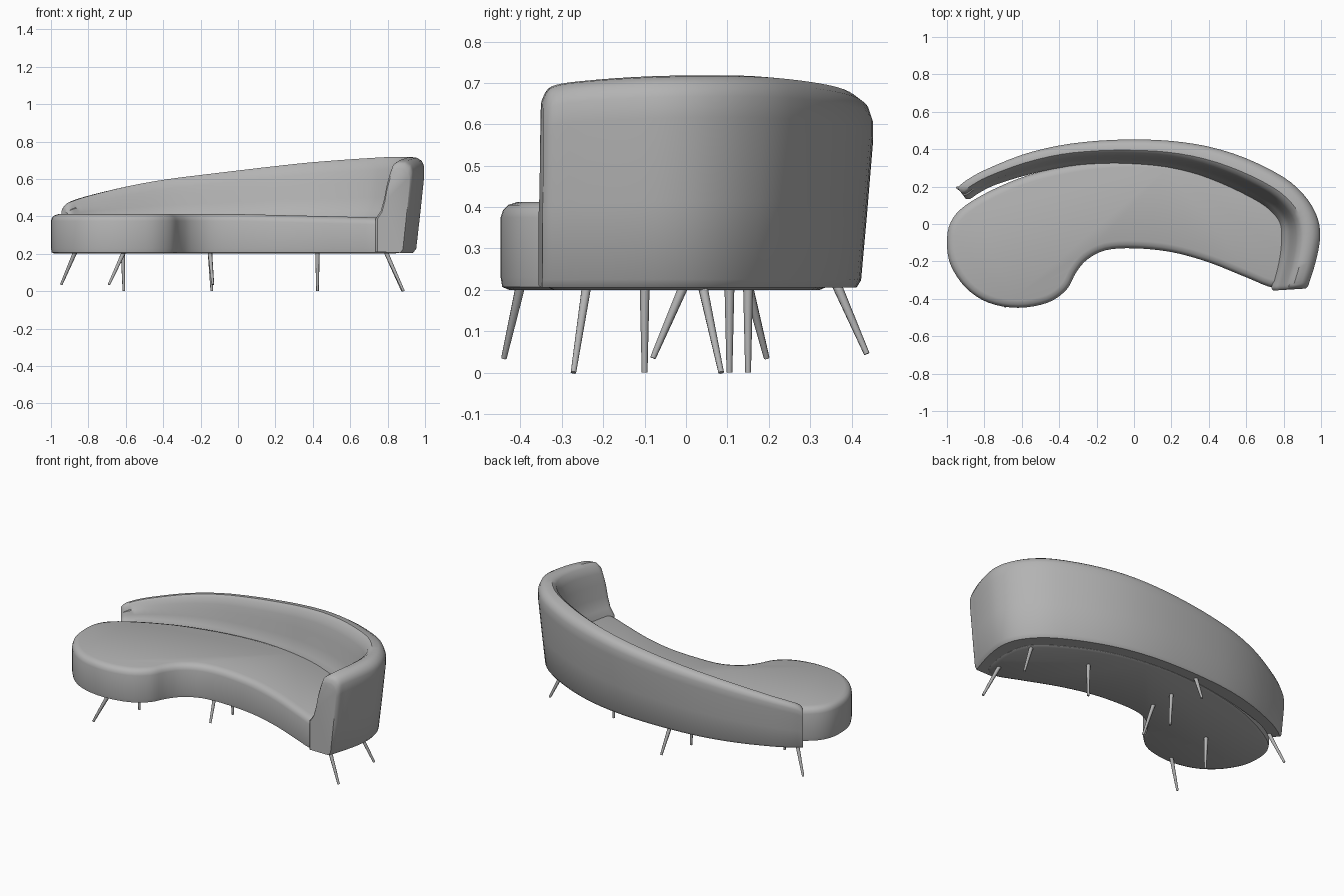
import bpy, bmesh
from mathutils import Vector, Matrix

cube = bpy.data.objects.get("Cube")
if cube:
    bpy.data.objects.remove(cube)

fabric = bpy.data.materials.new("soft grey")
fabric.use_nodes = True
grey = (0.45, 0.45, 0.45, 1)
fabric.diffuse_color = grey
fabric.node_tree.nodes["Principled BSDF"].inputs["Base Color"].default_value = grey


def spline(points, steps, closed=False):
    """Catmull-Rom curve through points of any dimension."""
    pts = [Vector(p) for p in points]
    n = len(pts)
    at = (lambda i: pts[i % n]) if closed else (lambda i: pts[max(0, min(n - 1, i))])
    out = []
    for i in range(n if closed else n - 1):
        a, b, c, d = at(i - 1), at(i), at(i + 1), at(i + 2)
        for s in range(steps):
            t = s / steps
            out.append(0.5 * (2 * b + (c - a) * t + (2 * a - 5 * b + 4 * c - d) * t * t
                              + (3 * b - a - 3 * c + d) * t ** 3))
    return out if closed else out + [pts[-1]]


def inward(path, i):
    """Inward normal of a clockwise closed outline."""
    d = (path[(i + 1) % len(path)] - path[i - 1]).normalized()
    return Vector((d.y, -d.x))


def loft(name, rings, angle):
    """Skin closed rings and cap both ends."""
    bm = bmesh.new()
    loops = [[bm.verts.new(p) for p in ring] for ring in rings]
    for a, b in zip(loops, loops[1:]):
        for j in range(len(a)):
            k = (j + 1) % len(a)
            bm.faces.new((a[j], a[k], b[k], b[j]))
    bm.faces.new(loops[0])
    bm.faces.new(loops[-1])
    bmesh.ops.recalc_face_normals(bm, faces=bm.faces)
    finish(name, bm, angle)


def finish(name, bm, angle):
    mesh = bpy.data.meshes.new(name)
    bm.to_mesh(mesh)
    bm.free()
    mesh.materials.append(fabric)
    obj = bpy.data.objects.new(name, mesh)
    bpy.context.collection.objects.link(obj)
    bpy.ops.object.select_all(action="DESELECT")
    obj.select_set(True)
    bpy.context.view_layer.objects.active = obj
    bpy.ops.object.shade_smooth_by_angle(angle=angle)


# Kidney-shaped seat, outline running clockwise from the round end
outline = spline([
    (-1, -.1), (-.98, .01), (-.9, .1), (-.72, .2), (-.5, .28), (-.2, .335), (.1, .34),
    (.4, .29), (.65, .18), (.82, .05), (.86, -.12), (.83, -.29), (.75, -.34), (.6, -.285),
    (.4, -.205), (.2, -.15), (0, -.13), (-.15, -.14), (-.25, -.19), (-.31, -.26),
    (-.36, -.35), (-.46, -.42), (-.62, -.448), (-.78, -.42), (-.9, -.34), (-.98, -.22),
], 4, closed=True)
seat_rings = []
for inset, z, slope in ((.02, .2, 0), (.004, .207, 0), (0, .23, 0), (0, .375, .025),
                        (.006, .393, .025), (.018, .405, .025), (.04, .412, .025)):
    seat_rings.append([(*(p + inward(outline, i) * inset), z - max(0, p.x) * slope)
                       for i, p in enumerate(outline)])
loft("seat", seat_rings, .6)

# Wraparound back: outer x, y, inner x, y at seat level, top height
stations = spline([
    (-.945, .195, -.9, .135, .445), (-.93, .21, -.875, .135, .468), (-.89, .24, -.83, .165, .488),
    (-.8, .29, -.74, .21, .515), (-.6, .372, -.56, .265, .562), (-.4, .422, -.37, .305, .597),
    (-.2, .447, -.18, .315, .622), (0, .455, 0, .31, .645), (.2, .447, .17, .295, .667),
    (.4, .417, .34, .255, .687), (.6, .355, .51, .19, .702), (.8, .255, .67, .11, .714),
    (.91, .16, .745, .05, .718), (.975, .06, .78, -.005, .718), (1, -.04, .785, -.07, .717),
    (.99, -.14, .78, -.15, .713), (.965, -.24, .765, -.23, .706),
    (.945, -.3, .745, -.305, .698), (.935, -.33, .735, -.34, .685),
    (.92, -.345, .745, -.356, .655),
], 3)
# Section: share of thickness, share of height, and the level it starts from
section = [(1, 0, .21), (.3, 0, .205), (.22, .03, .21), (.12, .4, .21), (.02, .8, .21),
           (.02, .9, .21), (.08, .96, .21), (.22, .995, .21), (.42, 1, .21),
           (.54, .965, .21), (.62, .87, .21), (.7, .6, .385), (.77, .35, .385),
           (.86, .14, .385), (1, 0, .385)]
back_rings = []
for ox, oy, ix, iy, top in stations:
    back_rings.append([(ox + (ix - ox) * f, oy + (iy - oy) * f, base + (top - base) * h)
                       for f, h, base in section])
loft("backrest", back_rings, .7)

# Slim splayed legs: top point then foot point
legs = {
    "left_front_leg": ((.79, -.24, .21), (.885, -.272, 0)),
    "left_back_leg": ((.79, .04, .21), (.88, .085, 0)),
    "middle_left_leg": ((.425, .105, .21), (.425, .105, 0)),
    "middle_leg": ((-.15, .15, .21), (-.14, .15, 0)),
    "middle_back_leg": ((-.15, .365, .21), (-.135, .437, .045)),
    "middle_front_leg": ((-.15, -.005, .21), (-.135, -.08, .035)),
    "right_middle_leg": ((-.615, -.1, .21), (-.61, -.1, 0)),
    "right_front_leg": ((-.61, -.4, .21), (-.69, -.44, .035)),
    "right_back_leg": ((-.87, .15, .21), (-.945, .195, .035)),
}
for name, (top, foot) in legs.items():
    top, foot = Vector(top), Vector(foot)
    axis = top - foot
    place = Matrix.Translation((top + foot) / 2) @ axis.to_track_quat("Z", "Y").to_matrix().to_4x4()
    bm = bmesh.new()
    bmesh.ops.create_cone(bm, cap_ends=True, segments=8, radius1=.007, radius2=.012,
                          depth=axis.length, matrix=place)
    finish(name, bm, .9)
